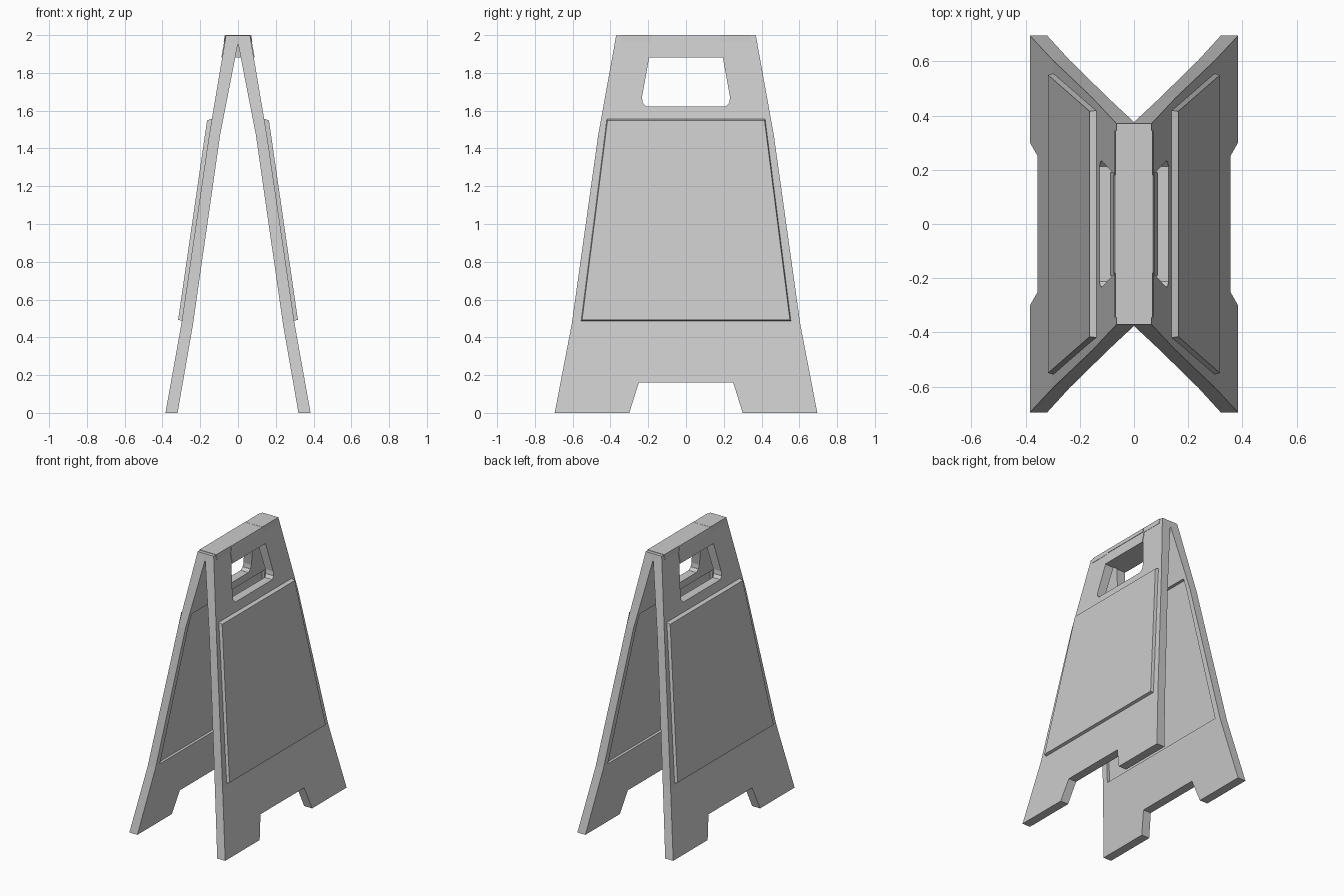
import bpy, bmesh

if "Cube" in bpy.data.objects:
    bpy.data.objects.remove(bpy.data.objects["Cube"])


def loft(name, sections):
    """Solid from a chain of 4-point sections, capped at both ends."""
    bm = bmesh.new()
    rings = [[bm.verts.new(p) for p in s] for s in sections]
    for a, b in zip(rings, rings[1:]):
        for i in range(4):
            j = (i + 1) % 4
            bm.faces.new((a[i], a[j], b[j], b[i]))
    bm.faces.new(rings[0])
    bm.faces.new(rings[-1])
    return finish(name, bm)


def prism(name, outline, x=1.0):
    """Solid from a (y, z) outline, extruded across x."""
    bm = bmesh.new()
    face = bm.faces.new([bm.verts.new((-x, y, z)) for y, z in outline])
    new = bmesh.ops.extrude_face_region(bm, geom=[face])["geom"]
    bmesh.ops.translate(bm, vec=(2 * x, 0, 0),
                        verts=[v for v in new if isinstance(v, bmesh.types.BMVert)])
    return finish(name, bm)


def finish(name, bm):
    bmesh.ops.remove_doubles(bm, verts=bm.verts, dist=1e-5)
    bmesh.ops.recalc_face_normals(bm, faces=bm.faces)
    mesh = bpy.data.meshes.new(name)
    bm.to_mesh(mesh)
    bm.free()
    obj = bpy.data.objects.new(name, mesh)
    bpy.context.collection.objects.link(obj)
    return obj


def cut(target, cutter):
    mod = target.modifiers.new("cut", 'BOOLEAN')
    mod.operation = 'DIFFERENCE'
    mod.solver = 'EXACT'
    mod.object = cutter
    cutter.hide_render = True
    bpy.context.view_layer.objects.active = target
    bpy.ops.object.modifier_apply(modifier=mod.name)
    bpy.data.objects.remove(cutter)


def plate(name, outer, inner):
    """Four-sided plate: each face is given as (x, half_y, z) bottom and top."""
    def ring(face):
        (x0, y0, z0), (x1, y1, z1) = face
        return [(x0, -y0, z0), (x0, y0, z0), (x1, y1, z1), (x1, -y1, z1)]
    return loft(name, [ring(inner), ring(outer)])


def block(name, low, high, y0, y1):
    """Tapered block symmetric in x; low and high are (half_x, z)."""
    return loft(name, [[(-x, y0, z), (x, y0, z), (x, y1, z), (-x, y1, z)]
                       for x, z in (low, high)])


# Folding frame: both legs lofted as one, from one foot over the ridge
# half-leg stations: outer x, outer z, inner x, inner z, outer y, inner y
half = [(.384, 0, .32, 0, .695, .695),
        (.30, .47, .238, .47, .605, .605),
        (.153, 1.47, .095, 1.47, .465, .465),
        (.064, 1.997, 0, 1.957, .37, .376)]
stations = [(1, s) for s in half] + [(-1, s) for s in reversed(half)]
frame = loft("folding_frame", [
    [(k * xo, -yo, zo), (k * xo, yo, zo), (k * xi, yi, zi), (k * xi, -yi, zi)]
    for k, (xo, zo, xi, zi, yo, yi) in stations])

# Foot notch and handle opening
cut(frame, prism("foot_notch", [(-.316, -.05), (.316, -.05), (.25, .16), (-.25, .16)]))
cut(frame, prism("handle_opening", [(-.212, 1.622), (.212, 1.622), (.23, 1.642),
                                    (.233, 1.672), (.195, 1.882), (-.195, 1.882),
                                    (-.233, 1.672), (-.23, 1.642)]))

for side, k in (("right", 1), ("left", -1)):
    # Recess on the inside of each leg
    cut(frame, plate("recess",
                     [(k * .256, .557, .485), (k * .099, .42, 1.56)],
                     [(k * .186, .557, .485), (k * .029, .42, 1.56)]))
    # Raised sign panel on the outside
    plate(side + "_sign_panel",
          [(k * .317, .55, .493), (k * .164, .416, 1.548)],
          [(k * .29, .557, .485), (k * .129, .42, 1.56)])

# Hinge along the ridge and grip above the opening
block("hinge_front", (.072, 1.963), (.068, 2.0), -.345, -.18)
block("hinge_back", (.072, 1.963), (.068, 2.0), .18, .345)
block("hinge_middle", (.076, 1.967), (.07, 1.999), -.18, .18)
block("handle_grip", (.088, 1.882), (.073, 1.967), -.19, .19)
